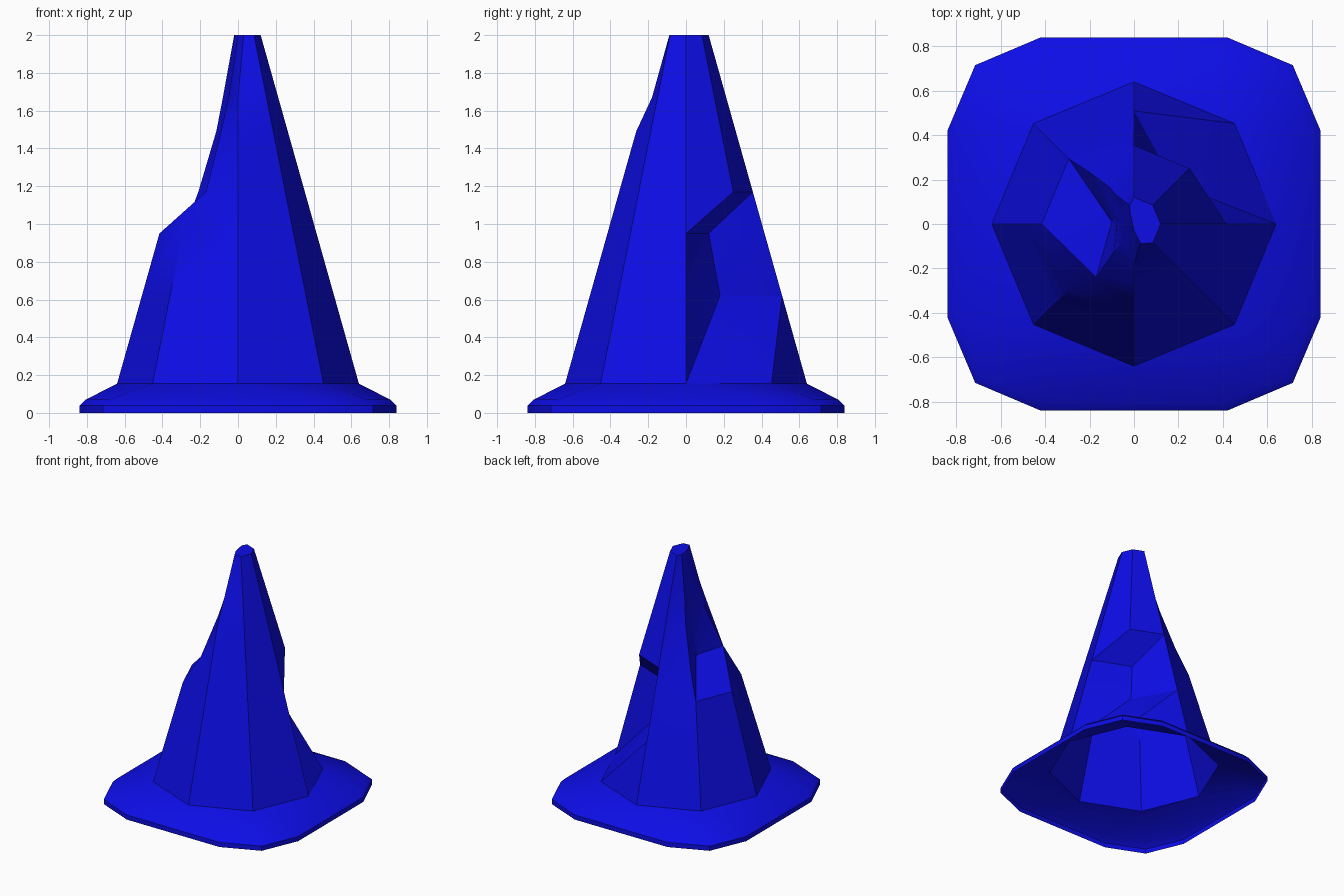
import bpy, bmesh
from math import cos, sin, pi

cube = bpy.data.objects.get("Cube")
if cube:
    bpy.data.objects.remove(cube, do_unlink=True)

# Single blue plastic material
blue = bpy.data.materials.new("blue_plastic")
blue.use_nodes = True
colour = (0.004, 0.004, 0.8, 1)
blue.diffuse_color = colour
bsdf = blue.node_tree.nodes["Principled BSDF"]
bsdf.inputs["Base Color"].default_value = colour
bsdf.inputs["Roughness"].default_value = 0.6

SIDES = 8
BOTTOM, TOP = 0.155, 2.0
LEVELS = [BOTTOM, 0.62, 0.95, 1.17, 1.49, 1.67, TOP]


def cone_point(level, side):
    """Point on the undented cone."""
    z = LEVELS[level]
    r = 0.64 - 0.52 * (z - BOTTOM) / (TOP - BOTTOM)
    a = 2 * pi * side / SIDES
    return [r * cos(a), r * sin(a), z]


# Dented corners: side -> {level: (x, y)}
DENTS = {
    1: {1: (0.18, 0.18), 2: (0.12, 0.12)},
    3: {3: (-0.21, 0.24), 4: (-0.115, 0.17), 5: (-0.08, 0.13), 6: (-0.02, 0.085)},
    4: {3: (-0.1, 0.01), 4: (-0.075, 0.03), 5: (-0.05, 0.04), 6: (-0.018, 0.05)},
    5: {3: (-0.17, -0.24), 4: (-0.09, -0.125), 5: (-0.05, -0.08), 6: (0.0, -0.03)},
    6: {5: (0.0, -0.18), 6: (0.03, -0.088)},
}

bm = bmesh.new()

# Cone body rings with the dents pushed in
rings = []
for level in range(len(LEVELS)):
    ring = []
    for side in range(SIDES):
        p = cone_point(level, side)
        if level in DENTS.get(side, {}):
            p[:2] = DENTS[side][level]
        ring.append(bm.verts.new(p))
    rings.append(ring)

for low, high in zip(rings, rings[1:]):
    for i in range(SIDES):
        j = (i + 1) % SIDES
        bm.faces.new((low[i], low[j], high[j]))
        bm.faces.new((low[i], high[j], high[i]))
bm.faces.new(rings[-1])


# Foot rim: a square with chamfered corners, three points per quadrant
def rim_ring(scale, z):
    ring = []
    for k in range(4):
        c, s = round(cos(k * pi / 2)), round(sin(k * pi / 2))
        for x, y in ((0.84, 0.42), (0.715, 0.715), (0.42, 0.84)):
            ring.append(bm.verts.new((scale * (c * x - s * y), scale * (s * x + c * y), z)))
    return ring


rims = [rim_ring(1, 0), rim_ring(1, 0.038), rim_ring(0.96, 0.07)]
for low, high in zip(rims, rims[1:]):
    for i in range(len(low)):
        j = (i + 1) % len(low)
        bm.faces.new((low[i], low[j], high[j], high[i]))

# Sloping foot between the rim and the cone
o, r = rings[0], rims[-1]
for k in range(4):
    a, b, c = o[2 * k], o[2 * k + 1], o[(2 * k + 2) % SIDES]
    p, q, s, t = r[3 * k], r[3 * k + 1], r[3 * k + 2], r[(3 * k + 3) % len(r)]
    for tri in ((a, p, b), (p, q, b), (q, s, b), (b, s, c), (c, s, t)):
        bm.faces.new(tri)

bmesh.ops.recalc_face_normals(bm, faces=bm.faces)
mesh = bpy.data.meshes.new("dented_cone")
bm.to_mesh(mesh)
bm.free()
mesh.materials.append(blue)
cone = bpy.data.objects.new("dented_cone", mesh)
bpy.context.collection.objects.link(cone)

# Smooth dents, crisp cone corners
bpy.ops.object.select_all(action="DESELECT")
cone.select_set(True)
bpy.context.view_layer.objects.active = cone
bpy.ops.object.shade_smooth_by_angle(angle=pi / 6)
